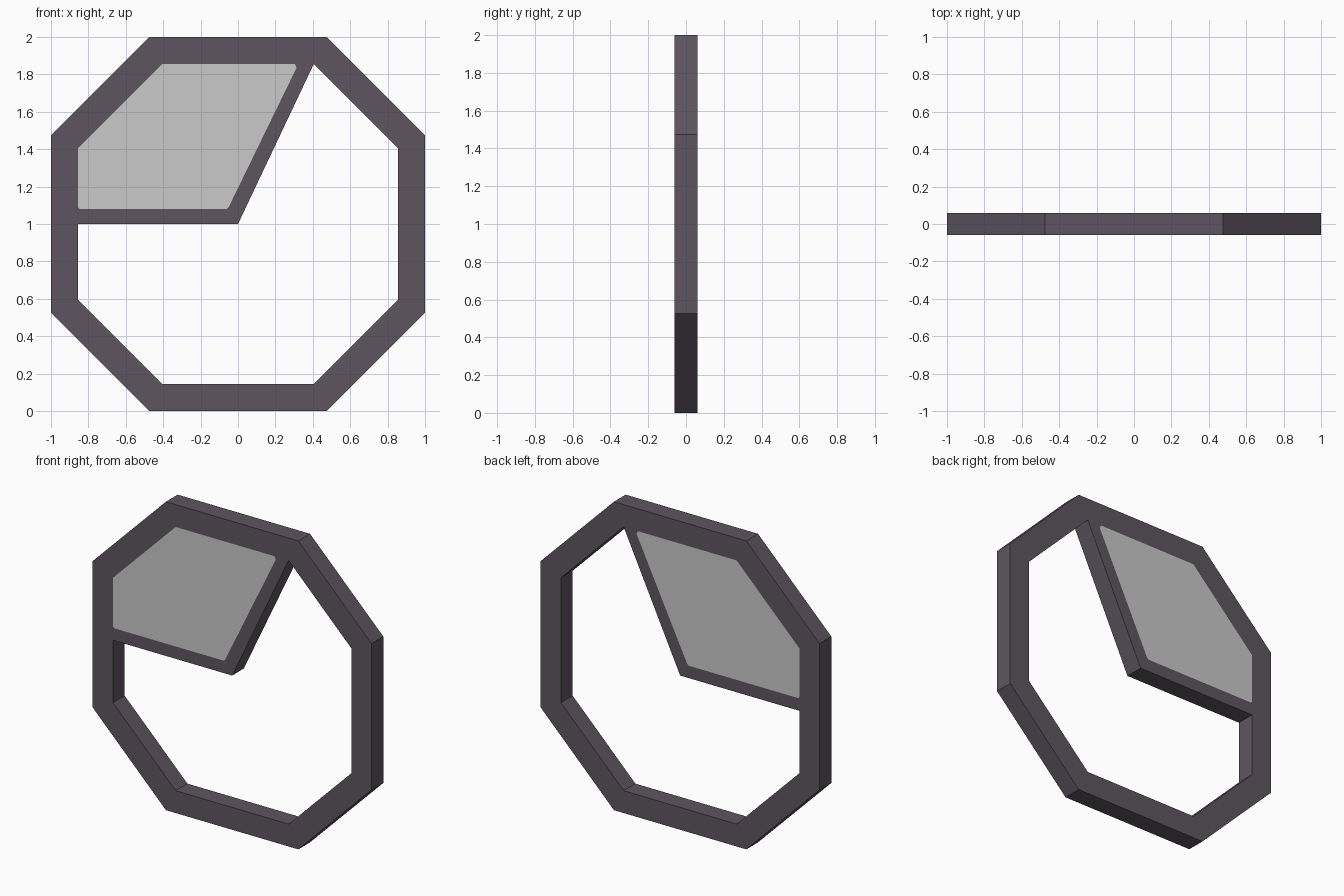
import bpy, bmesh

if "Cube" in bpy.data.objects:
    bpy.data.objects.remove(bpy.data.objects["Cube"])

D = 0.06  # half depth


def material(name, rgb):
    lin = [((c / 255 + 0.055) / 1.055) ** 2.4 for c in rgb]
    m = bpy.data.materials.new(name)
    m.diffuse_color = (*lin, 1)
    m.use_nodes = True
    m.node_tree.nodes["Principled BSDF"].inputs["Base Color"].default_value = m.diffuse_color
    return m


def finish(bm, name, mat):
    me = bpy.data.meshes.new(name)
    bm.to_mesh(me)
    bm.free()
    me.materials.append(mat)
    ob = bpy.data.objects.new(name, me)
    bpy.context.collection.objects.link(ob)
    return ob


def slab(name, pts, mat, walls):
    """Counter-clockwise xz outline capped front and back, with walls on the listed edges."""
    bm = bmesh.new()
    f = [bm.verts.new((x, -D, z)) for x, z in pts]
    b = [bm.verts.new((x, D, z)) for x, z in pts]
    bm.faces.new(f)
    bm.faces.new(b[::-1])
    for i in walls:
        j = (i + 1) % len(pts)
        bm.faces.new((f[j], f[i], b[i], b[j]))
    return finish(bm, name, mat)


def octagon(r, c):
    """Octagon of half width r whose flat sides have half length c, centred at z = 1."""
    return [(c, 1 - r), (r, 1 - c), (r, 1 + c), (c, 1 + r),
            (-c, 1 + r), (-r, 1 + c), (-r, 1 - c), (-c, 1 - r)]


dark = material("dark frame", (94, 85, 96))
glass = material("grey pane", (202, 202, 202))

# Octagonal outer frame
bm = bmesh.new()
loops = [[bm.verts.new((x, y, z)) for x, z in octagon(r, c)]
         for r, c, y in ((1, 0.475, -D), (1, 0.475, D), (0.855, 0.405, D), (0.855, 0.405, -D))]
for k in range(4):
    a, b = loops[k], loops[(k + 1) % 4]
    for i in range(8):
        j = (i + 1) % 8
        bm.faces.new((a[i], b[i], b[j], a[j]))
bmesh.ops.recalc_face_normals(bm, faces=bm.faces)
finish(bm, "octagon_frame", dark)

# Bent bar holding the pane, and the pane flush with its front and back
inner = [(-0.855, 1.09), (-0.845, 1.08), (-0.06, 1.08), (-0.05, 1.09),
         (0.313, 1.835), (0.303, 1.855)]
slab("bent_bar", [(-0.855, 1.0), (0, 1.0), (0.405, 1.855)] + inner[::-1], dark, (0, 1))
slab("pane", inner + [(-0.405, 1.855), (-0.855, 1.405)], glass, ())
